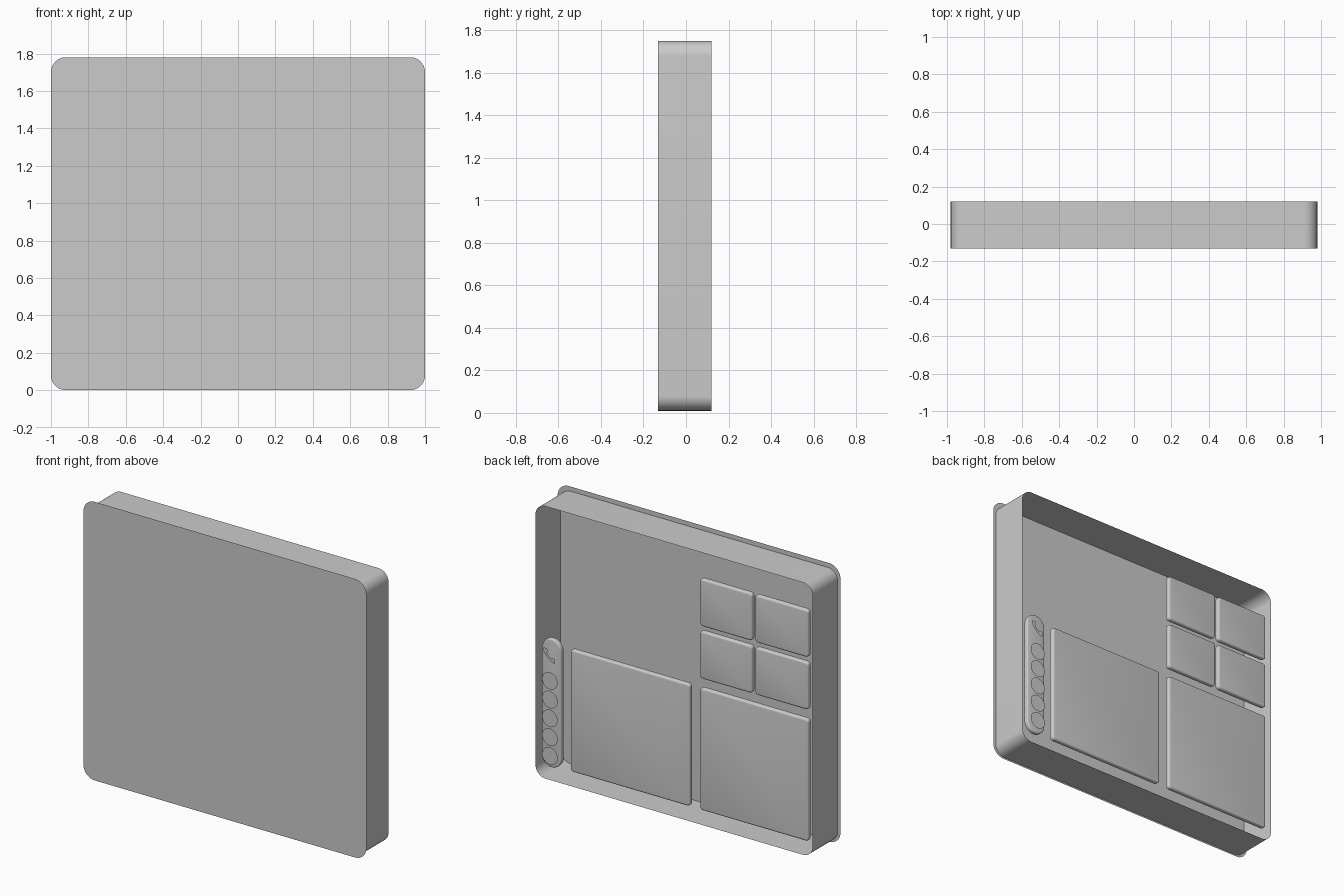
import bpy, bmesh
from math import sin, cos, pi, radians

if "Cube" in bpy.data.objects:
    bpy.data.objects.remove(bpy.data.objects["Cube"])


def outline(x0, x1, z0, z1, r, inset=0.0, seg=12):
    """Rounded rectangle in the x-z plane, anticlockwise seen from the front."""
    pts = []
    centres = [(x1 - r, z1 - r), (x0 + r, z1 - r), (x0 + r, z0 + r), (x1 - r, z0 + r)]
    for k, (cx, cz) in enumerate(centres):
        for i in range(seg + 1):
            a = (k + i / seg) * pi / 2
            pts.append((cx + (r - inset) * cos(a), cz + (r - inset) * sin(a)))
    return pts


def loft(name, rings, front_cap=False, back_cap=False, angle=40):
    """Skin a list of (outline, y) rings running from front to back."""
    bm = bmesh.new()
    loops = [[bm.verts.new((x, y, z)) for x, z in pts] for pts, y in rings]
    n = len(loops[0])
    for a, b in zip(loops, loops[1:]):
        for i in range(n):
            j = (i + 1) % n
            bm.faces.new((a[i], b[i], b[j], a[j]))
    if front_cap:
        bm.faces.new(loops[0])
    if back_cap:
        bm.faces.new(loops[-1][::-1])
    bmesh.ops.remove_doubles(bm, verts=bm.verts, dist=1e-5)
    mesh = bpy.data.meshes.new(name)
    bm.to_mesh(mesh)
    bm.free()
    ob = bpy.data.objects.new(name, mesh)
    bpy.context.collection.objects.link(ob)
    bpy.ops.object.select_all(action='DESELECT')
    ob.select_set(True)
    bpy.context.view_layer.objects.active = ob
    bpy.ops.object.shade_smooth_by_angle(angle=radians(angle))
    return ob


def tile(name, x0, x1, z0, z1, r, y0=0.09, y1=0.117, bevel=0.012):
    """Thin slab with a softly rounded back edge."""
    rings = [(outline(x0, x1, z0, z1, r), y0)]
    for i in range(5):
        a = i / 4 * pi / 2
        rings.append((outline(x0, x1, z0, z1, r, bevel * (1 - cos(a))),
                      y1 - bevel + bevel * sin(a)))
    loft(name, rings, front_cap=True, back_cap=True)


# Flat front sheet, slightly larger than the frame behind it
loft("front_panel", [(outline(-1, 1, 0, 1.78, 0.08), -0.132)], front_cap=True)

# Open surrounding frame wall
frame = outline(-0.98, 0.98, 0.01, 1.75, 0.07)
loft("frame_wall", [(frame, -0.132), (frame, 0.12)])

# Two large tiles
tile("large_tile_a", -0.106, 0.738, 0.10, 0.88, 0.02)
tile("large_tile_b", -0.944, -0.178, 0.10, 0.88, 0.02)

# Two by two grid of small tiles
for row, (z0, z1) in enumerate([(0.94, 1.243), (1.275, 1.578)]):
    for col, (x0, x1) in enumerate([(-0.546, -0.178), (-0.944, -0.568)]):
        tile(f"small_tile_{row}_{col}", x0, x1, z0, z1, 0.02)

# Pill-shaped button strip
tile("button_strip", 0.803, 0.939, 0.09, 0.91, 0.068, bevel=0.008)

# Round buttons floating over the strip
for i in range(5):
    z = 0.17 + 0.12 * i
    ring = [(0.87 + 0.055 * cos(a * pi / 24), z + 0.055 * sin(a * pi / 24))
            for a in range(48)]
    loft(f"round_button_{i}", [(ring, 0.132)], back_cap=True)

# Handset symbol: an arc that widens at both ends
outer, inner = [], []
for i in range(29):
    s = i / 14 - 1
    a = radians(225 + 38 * s)
    grow = min(max((abs(s) - 0.45) / 0.15, 0), 1)
    end = min(max((abs(s) - 0.88) / 0.12, 0), 1)
    for side, pts, w in ((1, outer, 0.008 + 0.004 * grow), (-1, inner, 0.008 + 0.012 * grow)):
        rad = 0.085 + side * w * (1 - 0.35 * end)
        pts.append((0.873 - 0.05 - rad * cos(a), 0.812 + 0.05 + rad * sin(a)))
loft("handset_symbol", [((outer + inner[::-1])[::-1], 0.132)], back_cap=True)

# Make every flat symbol face backwards
for ob in bpy.data.objects:
    if ob.name.startswith(("round_button", "handset")):
        for p in ob.data.polygons:
            if p.normal.y < 0:
                p.flip()
